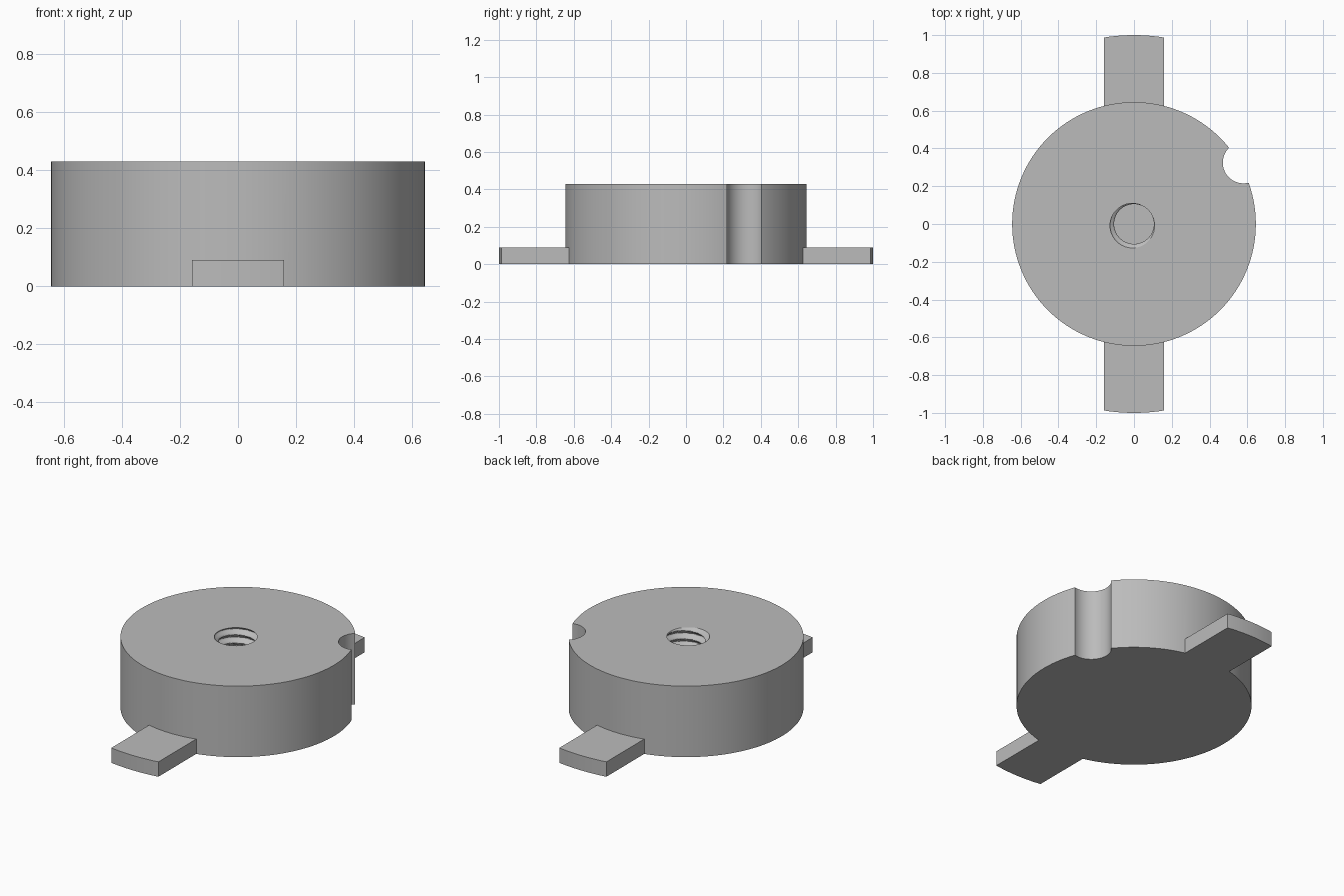
import bpy, bmesh, math
from mathutils import Vector

if "Cube" in bpy.data.objects:
    bpy.data.objects.remove(bpy.data.objects["Cube"])

R, H = 0.645, 0.43            # disc radius and height
ARM_W, ARM_H = 0.158, 0.09    # arm half width and height
PITCH, DEPTH = 0.05, 0.35     # thread pitch and hole depth

grey = bpy.data.materials.new("plain_grey")
grey.diffuse_color = (0.5, 0.5, 0.5, 1)
grey.use_nodes = True
grey.node_tree.nodes["Principled BSDF"].inputs["Base Color"].default_value = grey.diffuse_color


def loft(name, rings):
    """Closed solid through a stack of equal-sized rings, bottom first."""
    bm = bmesh.new()
    vs = [[bm.verts.new(p) for p in ring] for ring in rings]
    n = len(vs[0])
    for a, b in zip(vs, vs[1:]):
        for i in range(n):
            j = (i + 1) % n
            bm.faces.new((a[i], a[j], b[j], b[i]))
    bm.faces.new(vs[0][::-1])
    bm.faces.new(vs[-1])
    bmesh.ops.recalc_face_normals(bm, faces=bm.faces)
    me = bpy.data.meshes.new(name)
    bm.to_mesh(me)
    bm.free()
    me.materials.append(grey)
    ob = bpy.data.objects.new(name, me)
    bpy.context.collection.objects.link(ob)
    return ob


def circle(x, y, z, r, n):
    return [(x + r * math.cos(math.tau * i / n), y + r * math.sin(math.tau * i / n), z)
            for i in range(n)]


def combine(target, tool, operation):
    bpy.context.view_layer.objects.active = target
    mod = target.modifiers.new(operation.lower(), 'BOOLEAN')
    mod.operation, mod.object, mod.solver = operation, tool, 'EXACT'
    bpy.ops.object.modifier_apply(modifier=mod.name)
    bpy.data.objects.remove(tool)


# Round body
body = loft("knob_body", [circle(0, 0, z, R, 128) for z in (0, H)])

# Two flat arms with outer ends rounded about the centre
for s in (-1, 1):
    xs = [ARM_W * (i / 6 - 1) for i in range(13)]
    outline = [(x, s * math.sqrt(1 - x * x)) for x in xs] + [(ARM_W, s * 0.4), (-ARM_W, s * 0.4)]
    arm = loft("arm", [[(x, y, z) for x, y in outline] for z in (0, ARM_H)])
    combine(body, arm, 'UNION')

# Round notch through the rim
notch = loft("rim_notch", [circle(0.58, 0.325, z, 0.11, 48) for z in (-0.1, H + 0.1)])
combine(body, notch, 'DIFFERENCE')

# Blind threaded hole: an off-centre circle twisted along its height
rings = []
steps = 16
count = int((DEPTH + PITCH) / PITCH * steps)
for k in range(count + 1):
    z = H - DEPTH + k * PITCH / steps
    a = math.radians(225) + math.tau * (z - H) / PITCH
    rings.append(circle(0.0125 * math.cos(a), 0.0125 * math.sin(a), z, 0.118, 48))
combine(body, loft("threaded_hole", rings), 'DIFFERENCE')

bpy.ops.object.select_all(action='DESELECT')
body.select_set(True)
bpy.context.view_layer.objects.active = body
bpy.ops.object.shade_smooth_by_angle(angle=math.radians(30))
